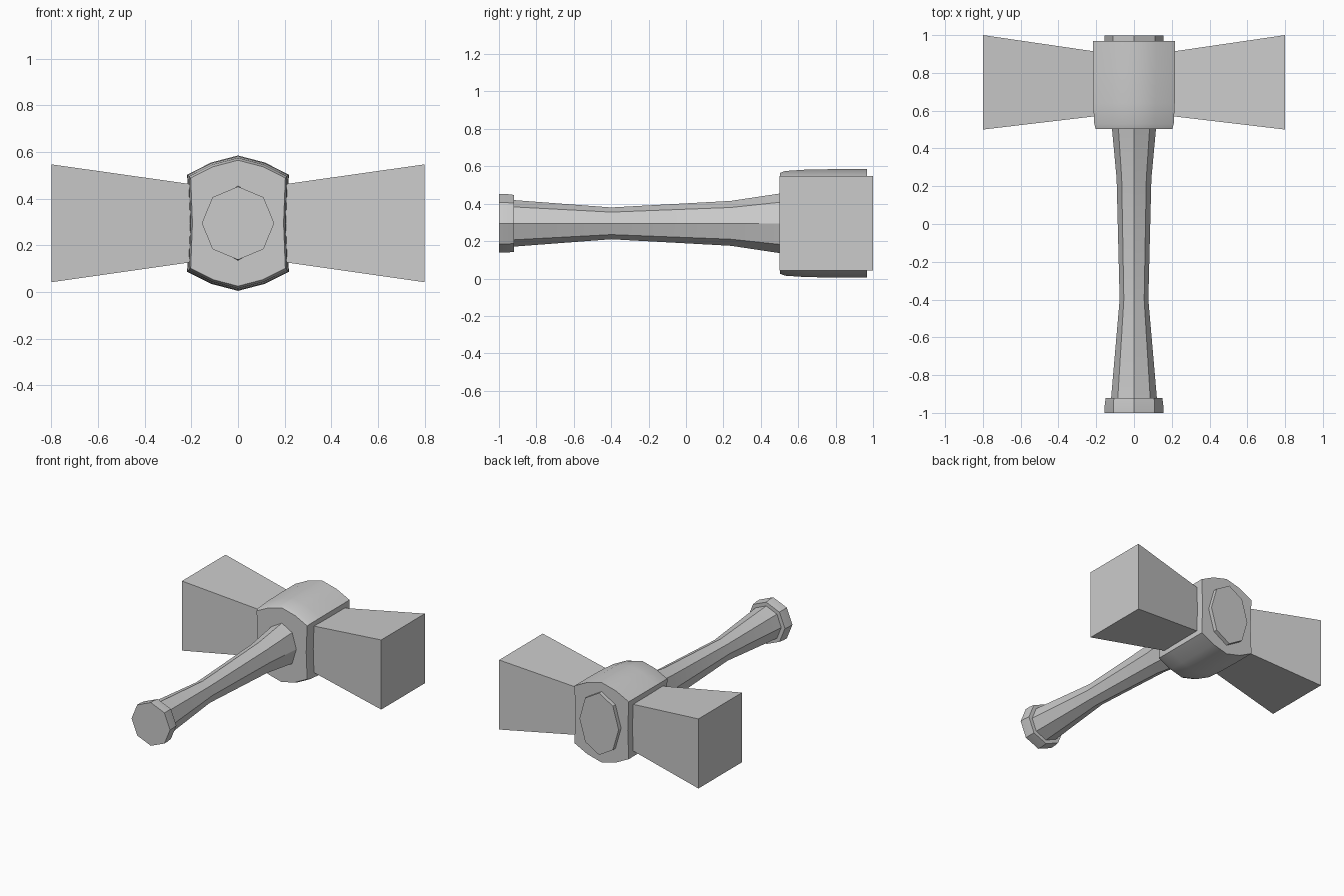
import bpy, bmesh, math

cube = bpy.data.objects.get("Cube")
if cube:
    bpy.data.objects.remove(cube, do_unlink=True)

grey = bpy.data.materials.new("plain grey")
grey.use_nodes = True
GREY = (0.6, 0.6, 0.6, 1)
grey.diffuse_color = GREY
grey.node_tree.nodes["Principled BSDF"].inputs["Base Color"].default_value = GREY

AXIS_Z = 0.295  # height of the handle axis


def loft(name, rings, smooth_angle=30):
    """Skin a list of equal-length point rings and cap both ends."""
    bm = bmesh.new()
    loops = [[bm.verts.new(p) for p in ring] for ring in rings]
    n = len(loops[0])
    for a, b in zip(loops, loops[1:]):
        for i in range(n):
            j = (i + 1) % n
            bm.faces.new((a[i], a[j], b[j], b[i]))
    bm.faces.new(loops[0])
    bm.faces.new(loops[-1])
    bmesh.ops.recalc_face_normals(bm, faces=bm.faces)
    mesh = bpy.data.meshes.new(name)
    bm.to_mesh(mesh)
    bm.free()
    mesh.materials.append(grey)
    obj = bpy.data.objects.new(name, mesh)
    bpy.context.collection.objects.link(obj)
    bpy.ops.object.select_all(action='DESELECT')
    obj.select_set(True)
    bpy.context.view_layer.objects.active = obj
    bpy.ops.object.shade_smooth_by_angle(angle=math.radians(smooth_angle))
    return obj


def octagon(y, rx, rz):
    angles = [math.tau * i / 8 for i in range(8)]
    return [(rx * math.cos(a), y, AXIS_Z + rz * math.sin(a)) for a in angles]


def octagon_loft(name, profile):
    return loft(name, [octagon(*p) for p in profile])


# Tapered eight-sided handle, flaring into the head
octagon_loft("handle", [(-0.93, 0.122, 0.125), (-0.4, 0.076, 0.085),
                        (0.24, 0.092, 0.12), (0.52, 0.118, 0.162)])

# Pommel at the grip end
octagon_loft("pommel", [(-1, 0.155, 0.157), (-0.96, 0.155, 0.157),
                        (-0.92, 0.15, 0.152)])

# Handle end showing through the back of the head
octagon_loft("handle_plug", [(0.9, 0.157, 0.225), (0.997, 0.157, 0.225)])

# Collar: pointed outline with slightly pinched sides, chamfered at the front
quarter = [(0, 0.29), (0.115, 0.26), (0.218, 0.208), (0.21, 0)]
right = quarter + [(x, -z) for x, z in quarter[-2::-1]]
outline = right + [(-x, z) for x, z in right[-2:0:-1]]
sections = [(0.503, 0.93), (0.53, 0.965), (0.64, 0.99), (0.8, 1), (0.968, 1)]
loft("collar", [[(x * s, y, AXIS_Z + z * s) for x, z in outline]
                for y, s in sections])


# Flared hammer blocks on both sides
def rectangle(x, y0, y1, z0, z1):
    return [(x, y0, z0), (x, y1, z0), (x, y1, z1), (x, y0, z1)]


for side, name in ((1, "left_block"), (-1, "right_block")):
    loft(name, [rectangle(side * 0.15, 0.577, 0.905, 0.135, 0.455),
                rectangle(side * 0.8, 0.5, 1.0, 0.042, 0.547)])
